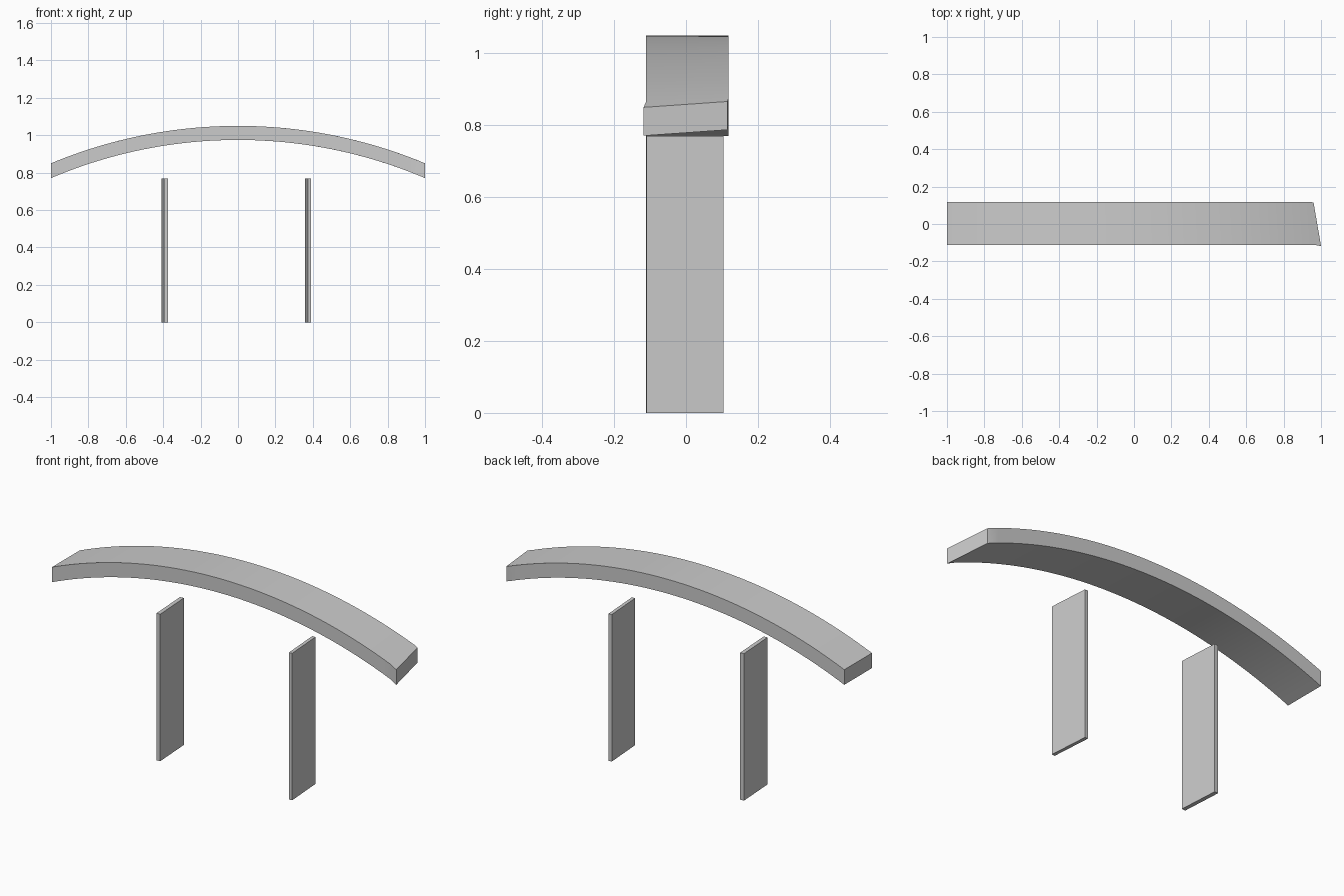
import bpy

if "Cube" in bpy.data.objects:
    bpy.data.objects.remove(bpy.data.objects["Cube"])


def make_object(name, verts, faces):
    mesh = bpy.data.meshes.new(name)
    mesh.from_pydata(verts, [], faces)
    mesh.update()
    obj = bpy.data.objects.new(name, mesh)
    bpy.context.collection.objects.link(obj)
    return obj


def loft(name, rings):
    """Closed solid through a row of four-sided cross-sections."""
    verts = [v for ring in rings for v in ring]
    faces = [(0, 1, 2, 3)]
    for i in range(len(rings) - 1):
        for k in range(4):
            n = (k + 1) % 4
            faces.append((4 * i + k, 4 * i + 4 + k, 4 * i + 4 + n, 4 * i + n))
    last = 4 * (len(rings) - 1)
    faces.append((last + 3, last + 2, last + 1, last))
    return make_object(name, verts, faces)


def arc_drop(x):
    # circular arc of radius 2.6 falling 0.2 at the ends
    return 2.6 - (2.6 ** 2 - x * x) ** 0.5


def section(xf, xb, yf, yb):
    """Cross-section of the seat: front and back edges may differ in x."""
    zf, zb = arc_drop(xf), arc_drop(xb)
    return [(xf, yf, 0.975 - 1.02 * zf), (xf, yf, 1.05 - zf),
            (xb, yb, 1.05 - zb), (xb, yb, 0.975 - 1.02 * zb)]


# Curved seat: even sections, then a skewed right end
STEPS = 48
rings = []
for i in range(STEPS + 1):
    t = i / STEPS
    rings.append(section(-1 + 1.96 * t, -1 + 1.94 * t, -0.111, 0.118))
rings.append(section(1.0, 0.96, -0.118, 0.115))
seat = loft("curved_seat", rings)
bpy.context.view_layer.objects.active = seat
seat.select_set(True)
bpy.ops.object.shade_smooth_by_angle()


# Thin plank legs, slightly turned about the vertical
def leg(name, x_back, thickness, skew):
    xf = x_back + skew
    foot = [(xf, -0.111), (xf + thickness, -0.110),
            (x_back + thickness, 0.104), (x_back, 0.103)]
    loft(name, [[(x, y, z) for x, y in foot] for z in (0.77, 0.0)])


leg("left_leg", -0.408, 0.021, 0.013)
leg("right_leg", 0.358, 0.018, 0.015)
